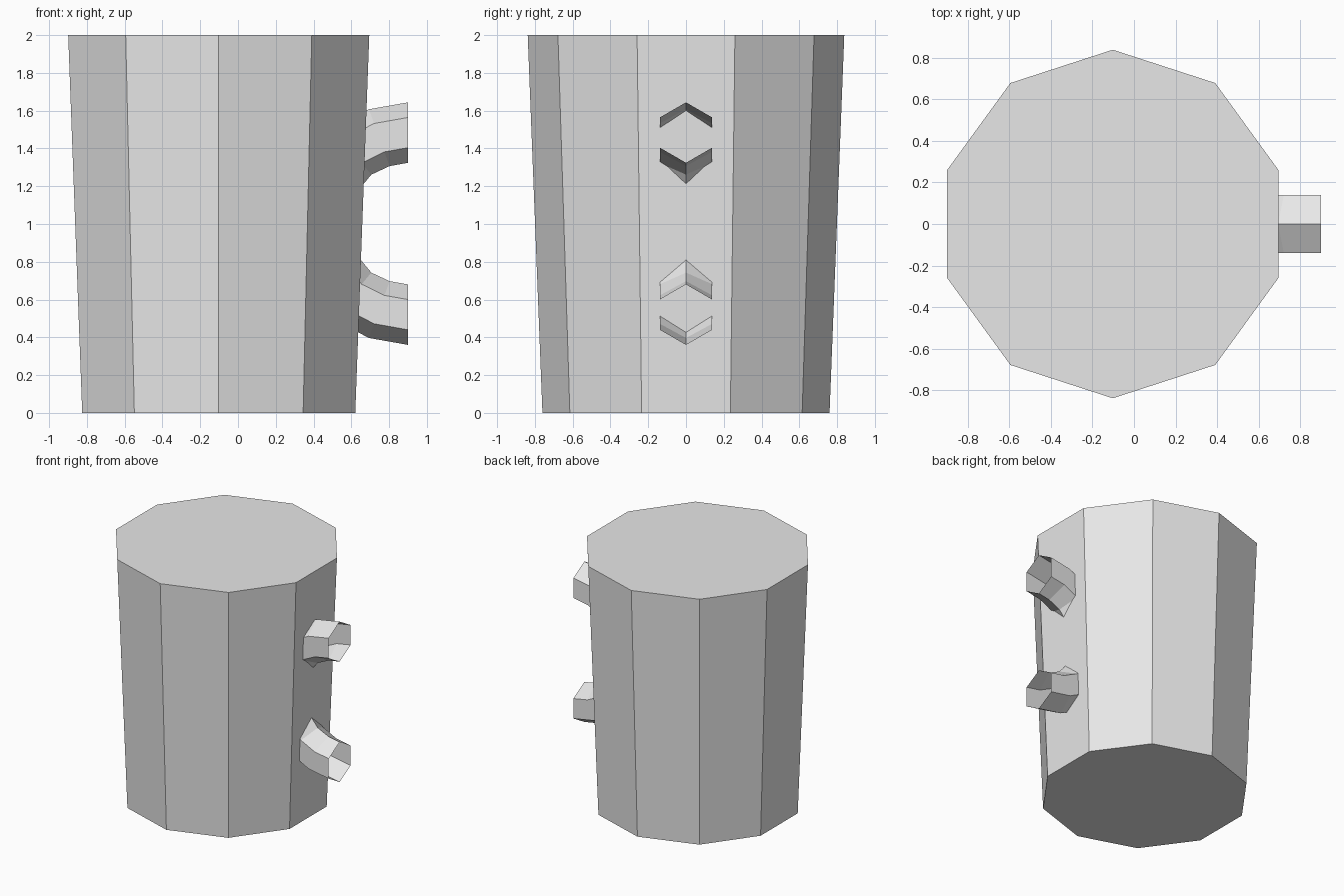
import bpy, bmesh, math

if "Cube" in bpy.data.objects:
    bpy.data.objects.remove(bpy.data.objects["Cube"])

grey = bpy.data.materials.new("light_grey")
grey.diffuse_color = (0.8, 0.8, 0.8, 1)
grey.use_nodes = True
grey.node_tree.nodes["Principled BSDF"].inputs["Base Color"].default_value = grey.diffuse_color


def add_object(name, bm):
    mesh = bpy.data.meshes.new(name)
    bm.to_mesh(mesh)
    bm.free()
    mesh.materials.append(grey)
    obj = bpy.data.objects.new(name, mesh)
    bpy.context.collection.objects.link(obj)
    return obj


def bridge(bm, rings):
    n = len(rings[0])
    for a, b in zip(rings, rings[1:]):
        for i in range(n):
            j = (i + 1) % n
            bm.faces.new((a[i], a[j], b[j], b[i]))


# Tapered ten-sided mug body, closed at both ends
CENTRE_X = -0.102
bm = bmesh.new()
rings = []
for z, r in ((0, 0.76), (2, 0.838)):
    angles = [math.radians(90 + 36 * i) for i in range(10)]
    rings.append([bm.verts.new((CENTRE_X + r * math.cos(a), r * math.sin(a), z))
                  for a in angles])
bridge(bm, rings)
bm.faces.new(rings[0][::-1])
bm.faces.new(rings[1])
bmesh.ops.recalc_face_normals(bm, faces=bm.faces[:])
add_object("mug_body", bm)


# Open hexagonal handle stubs, mirrored about mid height
# path stations: x, height above the middle, tilt of the section in degrees
PATH = [(0.90, 0.482, 0), (0.748, 0.455, 20), (0.603, 0.382, 40), (0.51, 0.27, 60)]
MIDDLE, RADIUS = 1.002, 0.16


def handle_stub(name, side):
    bm = bmesh.new()
    rings = []
    for x, h, tilt in PATH:
        t = math.radians(tilt)
        ring = []
        for i in range(6):
            a = math.radians(60 * i)
            up, across = RADIUS * math.cos(a), RADIUS * math.sin(a)
            ring.append(bm.verts.new((x - up * math.sin(t), across * side,
                                      MIDDLE + side * (h + up * math.cos(t)))))
        rings.append(ring)
    bridge(bm, rings)
    bm.normal_update()
    bm.faces.ensure_lookup_table()
    # turn the tube's faces outward if the first strip points at the axis
    f = bm.faces[0]
    axis_z = MIDDLE + side * (PATH[0][1] + PATH[1][1]) / 2
    c = f.calc_center_median()
    if f.normal.y * c.y + f.normal.z * (c.z - axis_z) < 0:
        bmesh.ops.reverse_faces(bm, faces=bm.faces[:])
    add_object(name, bm)


handle_stub("upper_handle_stub", 1)
handle_stub("lower_handle_stub", -1)
